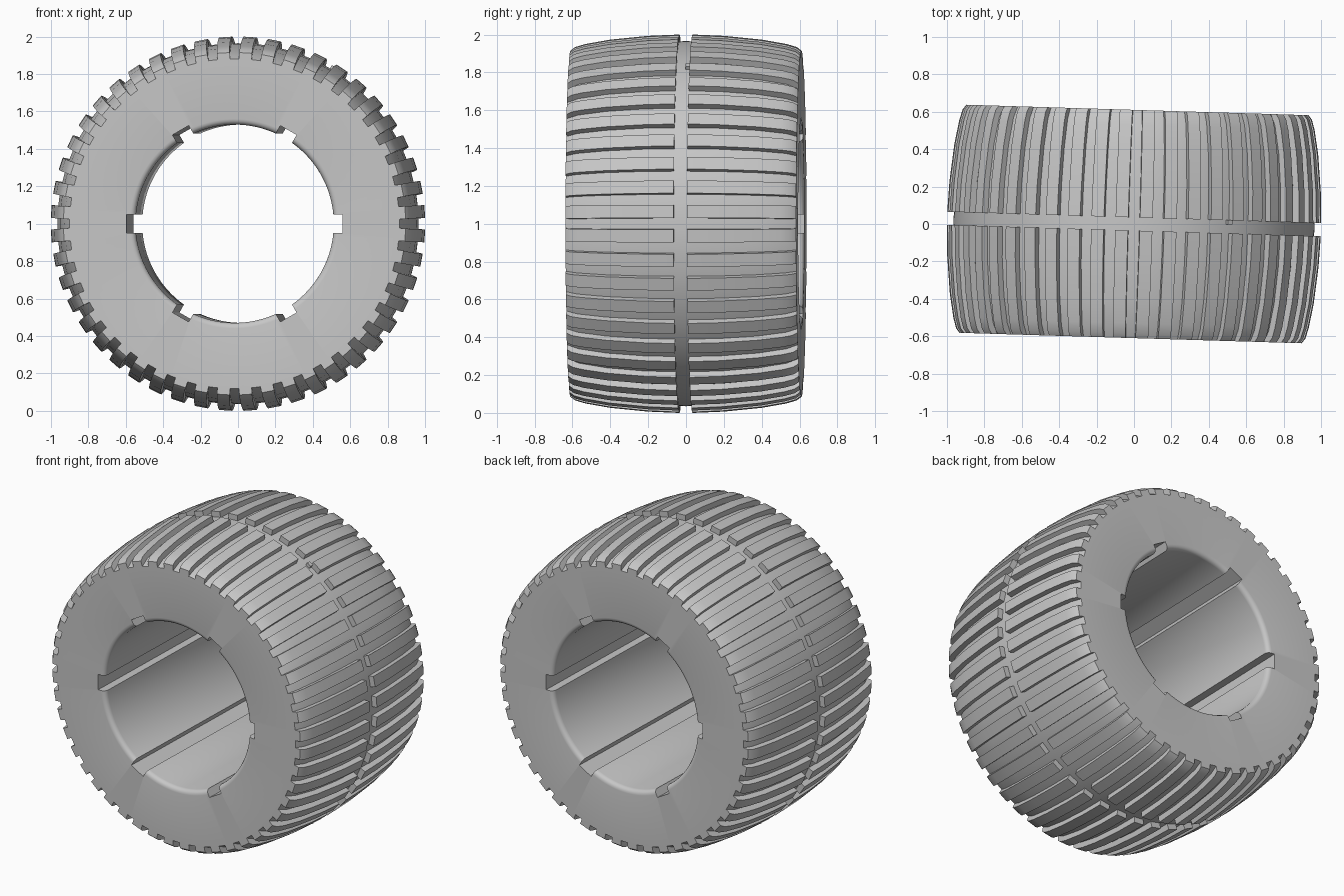
import bpy, bmesh, math
from mathutils import Matrix

cube = bpy.data.objects.get("Cube")
if cube:
    bpy.data.objects.remove(cube, do_unlink=True)

TEETH = 48
HALF = 0.61          # half the wheel width
GROOVE = 0.035       # half the centre groove
BORE = 0.53
PLACE = Matrix.Translation((0, 0, 1)) @ Matrix.Rotation(math.radians(-1.75), 4, 'Z')

# Half profiles as (distance from centre plane, radius)
FLOOR = [(0, 0.965), (0.2, 0.96), (0.4, 0.94), (0.55, 0.91), (HALF, 0.882)]
CROWN = [(GROOVE, 1.0), (0.2, 0.993), (0.4, 0.973), (0.53, 0.95), (0.585, 0.934), (HALF, 0.915)]

grey = bpy.data.materials.new("rubber_grey")
grey.use_nodes = True
grey.diffuse_color = (0.57, 0.57, 0.57, 1)
grey.node_tree.nodes["Principled BSDF"].inputs["Base Color"].default_value = grey.diffuse_color


def add_object(name, bm):
    bmesh.ops.recalc_face_normals(bm, faces=bm.faces)
    mesh = bpy.data.meshes.new(name)
    bm.to_mesh(mesh)
    bm.free()
    obj = bpy.data.objects.new(name, mesh)
    obj.matrix_world = PLACE
    mesh.materials.append(grey)
    bpy.context.collection.objects.link(obj)
    return obj


def smooth(obj):
    bpy.ops.object.select_all(action='DESELECT')
    obj.select_set(True)
    bpy.context.view_layer.objects.active = obj
    bpy.ops.object.shade_smooth_by_angle(angle=math.radians(30))


def add_box(bm, size, centre, angle):
    mat = Matrix.Rotation(-angle, 4, 'Y') @ Matrix.Translation(centre) @ Matrix.Diagonal((*size, 1))
    bmesh.ops.create_cube(bm, size=1, matrix=mat)


# Body: lathed ring with a crowned outside and a rounded bore edge
round_r = 0.03
lip = []
for i in range(5):
    a = math.radians(90 * i / 4)
    lip.append((HALF - round_r + round_r * math.cos(a), BORE + round_r - round_r * math.sin(a)))
half = FLOOR + lip
profile = half + [(-y, r) for y, r in reversed(half[1:])]
bm = bmesh.new()
rings = []
segments = TEETH * 3
for s in range(segments):
    a = math.tau * s / segments
    rings.append([bm.verts.new((r * math.cos(a), y, r * math.sin(a))) for y, r in profile])
for s in range(segments):
    one, two = rings[s], rings[(s + 1) % segments]
    for i in range(len(profile)):
        j = (i + 1) % len(profile)
        bm.faces.new((one[i], one[j], two[j], two[i]))
body = add_object("wheel_body", bm)

# Six keyways cut along the bore
bm = bmesh.new()
for k in range(6):
    add_box(bm, (0.177, 2, 0.1), (0.4885, 0, 0), math.tau * k / 6)
cutter = add_object("keyway_cutter", bm)
cutter.hide_render = True
cut = body.modifiers.new("keyways", 'BOOLEAN')
cut.operation = 'DIFFERENCE'
cut.solver = 'EXACT'
cut.object = cutter
bpy.context.view_layer.update()
bpy.context.view_layer.objects.active = body
bpy.ops.object.modifier_apply(modifier=cut.name)
bpy.data.objects.remove(cutter, do_unlink=True)
smooth(body)


def floor_radius(y):
    for (y0, r0), (y1, r1) in zip(FLOOR, FLOOR[1:]):
        if y <= y1:
            return r0 + (r1 - r0) * (y - y0) / (y1 - y0)
    return FLOOR[-1][1]


def add_tooth(bm, angle, side):
    """One straight tread bar following the crown on one side of the groove."""
    turn = Matrix.Rotation(-angle, 4, 'Y')
    w = 0.034
    loops = []
    for y, r in CROWN:
        low = floor_radius(y) - 0.015
        corners = [(low, -w), (r, -w), (r, w), (low, w)]
        loops.append([bm.verts.new(turn @ Matrix.Translation((x, side * y, z)).translation)
                      for x, z in corners])
    for one, two in zip(loops, loops[1:]):
        for i in range(4):
            j = (i + 1) % 4
            bm.faces.new((one[i], one[j], two[j], two[i]))
    bm.faces.new(loops[0])
    bm.faces.new(loops[-1])


# Two rows of tread bars
for name, side in (("front_tread", -1), ("back_tread", 1)):
    bm = bmesh.new()
    for k in range(TEETH):
        add_tooth(bm, math.tau * (k + 0.5) / TEETH, side)
    smooth(add_object(name, bm))

# Small nub standing in the centre groove
bm = bmesh.new()
add_box(bm, (0.03, 0.025, 0.03), (0.97, 0.025, 0), math.radians(58.5))
add_object("groove_nub", bm)
